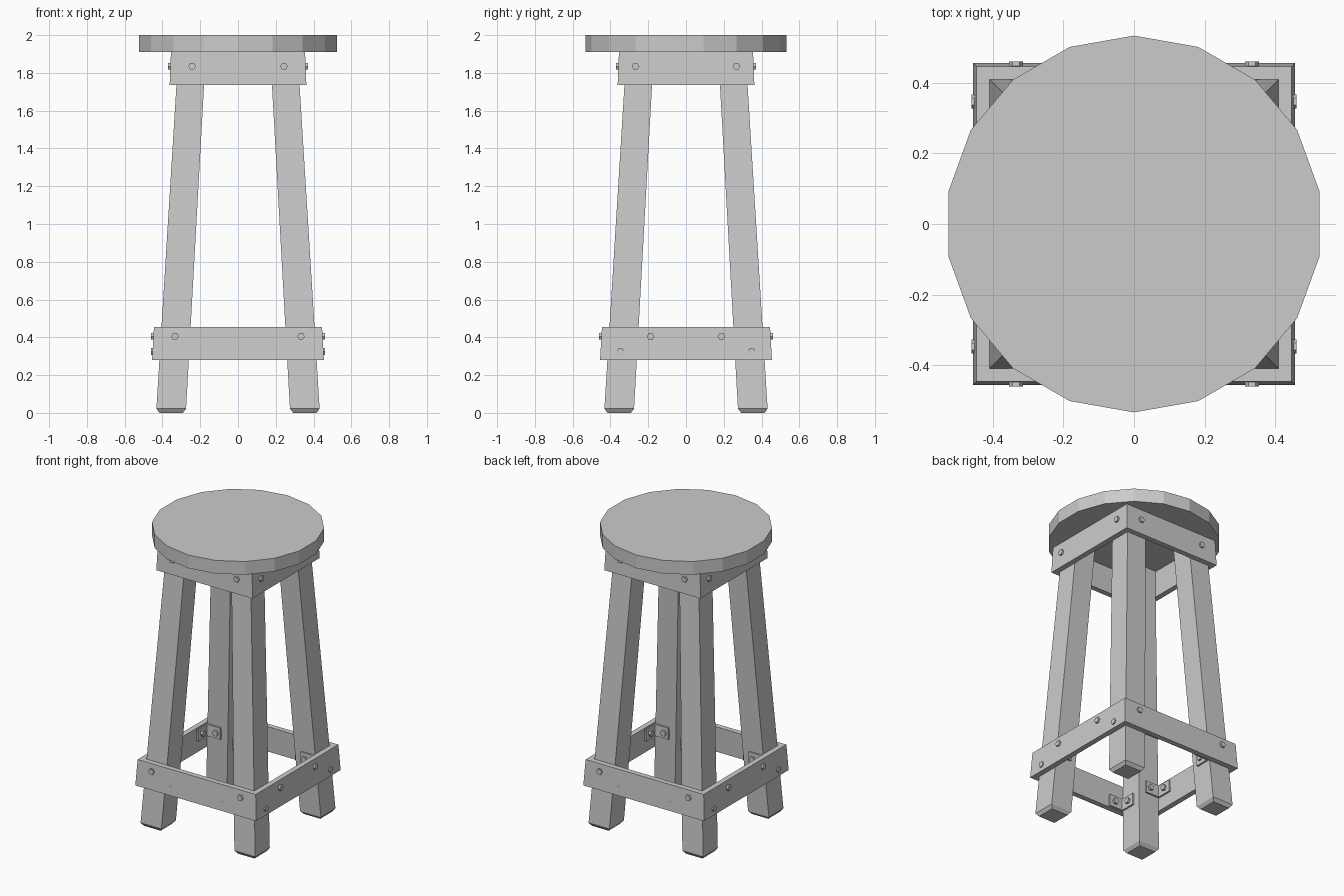
import bpy, bmesh
from math import sin, cos, radians

if "Cube" in bpy.data.objects:
    bpy.data.objects.remove(bpy.data.objects["Cube"])


def loft(name, rings, mirror=False, loop=False):
    """Skin a stack of equal-length rings; cap the ends, or close into a loop."""
    bm = bmesh.new()
    rows = [[bm.verts.new(p) for p in r] for r in rings]
    n = len(rows[0])
    pairs = list(zip(rows, rows[1:])) + ([(rows[-1], rows[0])] if loop else [])
    for a, b in pairs:
        for i in range(n):
            j = (i + 1) % n
            bm.faces.new((a[i], a[j], b[j], b[i]))
    if not loop:
        bm.faces.new(rows[0])
        bm.faces.new(rows[-1])
    bmesh.ops.recalc_face_normals(bm, faces=bm.faces)
    me = bpy.data.meshes.new(name)
    bm.to_mesh(me)
    bm.free()
    ob = bpy.data.objects.new(name, me)
    bpy.context.collection.objects.link(ob)
    if mirror:
        m = ob.modifiers.new("four_corners", 'MIRROR')
        m.use_axis = (True, True, False)
        m.use_mirror_merge = False
    return ob


def square(lo, hi, z):
    return [(lo, lo, z), (hi, lo, z), (hi, hi, z), (lo, hi, z)]


def bolt(name, axis, start, end, across, z, r=0.02):
    """Hexagonal bolt along x or y, repeated at all four corners."""
    rings = []
    for d in (start, end):
        ring = []
        for k in range(6):
            u = across + r * cos(radians(60 * k))
            w = z + r * sin(radians(60 * k))
            ring.append((d, u, w) if axis == 'x' else (u, d, w))
        rings.append(ring)
    return loft(name, rings, mirror=True)


# Round seat with 18 sides
loft("seat", [[(0.533 * cos(radians(10 + 20 * k)), 0.533 * sin(radians(10 + 20 * k)), z)
               for k in range(18)] for z in (1.91, 2.0)])

# Splayed, tapered legs with chamfered feet
loft("legs", [square(0.292, 0.416, 0), square(0.275, 0.432, 0.022),
              square(0.17, 0.315, 1.91)], mirror=True)


# Apron and footrest: square board frames leaning with the legs
def frame(name, z0, z1, out0, out1, t=0.036):
    loft(name, [square(-h, h, z) for h, z in
                ((out0, z0), (out1, z1), (out1 - t, z1), (out0 - t, z0))], loop=True)


frame("apron", 1.735, 1.91, 0.362, 0.355)
frame("footrest", 0.28, 0.455, 0.455, 0.445)

# Apron bolts
bolt("apron_bolt_front", 'y', 0.30, 0.37, 0.243, 1.835)
bolt("apron_bolt_side", 'x', 0.30, 0.37, 0.267, 1.835)


# L brackets joining the footrest boards to the inner leg faces
def bracket(name, swap, board, leg, z, t=0.012, w=0.11):
    prof = [(leg, board), (leg - w, board), (leg - w, board - t),
            (leg - t, board - t), (leg - t, board - w), (leg, board - w)]
    rings = [[((y, x) if swap else (x, y)) + (h,) for x, y in prof]
             for h in (z - 0.04, z + 0.04)]
    loft(name, rings, mirror=True)


bracket("front_bracket", False, 0.417, 0.257, 0.325)
bracket("side_bracket", True, 0.413, 0.253, 0.405)

# Footrest bolts, passing through boards, legs and brackets
bolt("front_bracket_board_bolt", 'y', 0.39, 0.452, 0.187, 0.325)
bolt("front_bracket_leg_bolt", 'x', 0.23, 0.46, 0.347, 0.325)
bolt("side_bracket_board_bolt", 'x', 0.386, 0.46, 0.187, 0.405)
bolt("side_bracket_leg_bolt", 'y', 0.226, 0.46, 0.334, 0.405)
